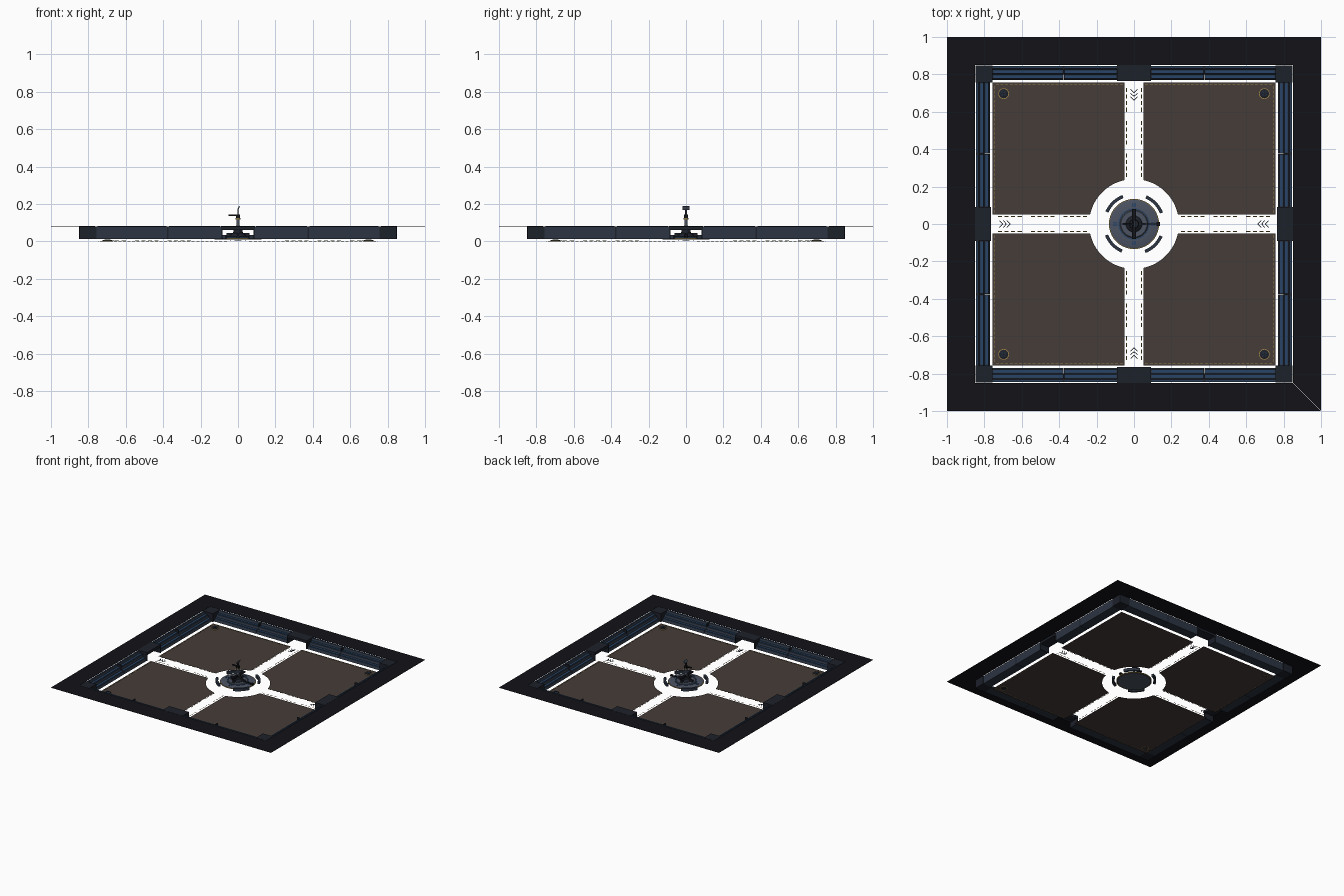
import bpy, bmesh
from math import pi, sin, cos, radians, asin
from mathutils import Matrix, Vector

if "Cube" in bpy.data.objects:
    bpy.data.objects.remove(bpy.data.objects["Cube"])


def mat(name, r, g, b):
    m = bpy.data.materials.new(name)
    m.diffuse_color = (r, g, b, 1)
    m.use_nodes = True
    m.node_tree.nodes["Principled BSDF"].inputs["Base Color"].default_value = m.diffuse_color
    return m


BLACK = mat("black", .006, .006, .009)
SLATE = mat("slate", .025, .035, .055)
DARK = mat("dark", .012, .015, .023)
BLUE = mat("blue", .02, .06, .14)
BROWN = mat("brown", .06, .045, .04)
GOLD = mat("gold", .32, .22, .06)
STEEL = mat("steel", .07, .085, .12)


def finish(name, bm, m, xf=None, smooth=False):
    bmesh.ops.recalc_face_normals(bm, faces=bm.faces)
    me = bpy.data.meshes.new(name)
    bm.to_mesh(me)
    bm.free()
    me.materials.append(m)
    o = bpy.data.objects.new(name, me)
    bpy.context.collection.objects.link(o)
    if xf:
        me.transform(xf)
    if smooth:
        bpy.context.view_layer.objects.active = o
        bpy.ops.object.select_all(action='DESELECT')
        o.select_set(True)
        bpy.ops.object.shade_smooth_by_angle()
    return o


def add_box(bm, x0, x1, y0, y1, z0, z1):
    s = Matrix.Diagonal((x1 - x0, y1 - y0, z1 - z0, 1))
    t = Matrix.Translation(((x0 + x1) / 2, (y0 + y1) / 2, (z0 + z1) / 2))
    bmesh.ops.create_cube(bm, size=1, matrix=t @ s)


def boxes(name, m, items, xf=None):
    bm = bmesh.new()
    for b in items:
        add_box(bm, *b)
    return finish(name, bm, m, xf)


def prism(name, pts, depth, m, xf=None):
    # extrude a closed 3D outline along the depth vector
    bm = bmesh.new()
    f = bm.faces.new([bm.verts.new(p) for p in pts])
    if depth:
        r = bmesh.ops.extrude_face_region(bm, geom=[f])
        vs = [v for v in r["geom"] if isinstance(v, bmesh.types.BMVert)]
        bmesh.ops.translate(bm, verts=vs, vec=Vector(depth))
    return finish(name, bm, m, xf)


def lathe(name, prof, m, at=(0, 0), n=48):
    # revolve a radius/height profile
    bm = bmesh.new()
    vs = [bm.verts.new((r, 0, z)) for r, z in prof]
    es = [bm.edges.new(p) for p in zip(vs, vs[1:])]
    bmesh.ops.spin(bm, geom=vs + es, cent=(0, 0, 0), axis=(0, 0, 1), angle=2 * pi, steps=n)
    bmesh.ops.remove_doubles(bm, verts=bm.verts, dist=1e-5)
    return finish(name, bm, m, Matrix.Translation((at[0], at[1], 0)), True)


def ring(name, r0, r1, z0, z1, m, at=(0, 0), n=40):
    return lathe(name, [(r0, z0), (r1, z0), (r1, z1), (r0, z1), (r0, z0)], m, at, n)


WALL = [(.845, .012), (.845, .079), (.832, .079), (.826, .062), (.804, .056),
        (.798, .038), (.778, .032), (.77, .012)]

for k in range(4):
    R = Matrix.Rotation(k * pi / 2, 4, 'Z')

    # surrounding ground plate, one mitred side each
    prism("surround_plate", [(-1, 1, .078), (1, 1, .078), (.85, .85, .078), (-.85, .85, .078)],
          (0, 0, .002), BLACK, R)

    # floor quarter with a round bite at the inner corner
    a0 = asin(.05 / .24)
    arc = [(.24 * cos(a), .24 * sin(a), 0) for a in
           [a0 + (pi / 2 - 2 * a0) * i / 16 for i in range(17)]]
    prism("floor_quarter", [(.757, .05, 0), (.757, .757, 0), (.05, .757, 0)] + arc[::-1], None, BROWN, R)

    # dashed floor border
    dashes = []
    for i in range(28):
        u = .06 + i * .0245
        dashes += [(u, u + .016, .746, .749, 0, .002), (.746, .749, u, u + .016, 0, .002)]
    boxes("floor_border_dashes", GOLD, dashes, R)

    # dashed lane edges
    lane = []
    for s in (-1, 1):
        for i in range(14):
            if i in (4, 9):
                continue
            y = .25 + i * .035
            lane.append((s * .04 - .0015, s * .04 + .0015, y, y + .022, .003, .005))
    boxes("lane_edge_dashes", GOLD, lane, R)

    # chevrons pointing to the middle
    for y in (.66, .68, .70):
        prism("lane_chevron", [(-.018, y + .016, .003), (0, y, .003), (.018, y + .016, .003),
                               (.018, y + .021, .003), (0, y + .005, .003), (-.018, y + .021, .003)],
              (0, 0, .003), SLATE, R)

    # stepped wall panels and their rails
    for x0, x1 in ((-.757, -.377), (-.373, -.09), (.09, .373), (.377, .757)):
        prism("wall_panel", [(x0, d, z) for d, z in WALL], (x1 - x0, 0, 0), SLATE, R)
        boxes("wall_rails", BLUE,
              [(x0 + .005, x1 - .005, d, d + .014, z, z + .005)
               for d, z in ((.780, .032), (.808, .057))] +
              [(x0 + .005, x1 - .005, .836, .841, .078, .081)], R)
    boxes("wall_joints", DARK, [(s * .375 - .004, s * .375 + .004, .80, .846, .014, .079)
                                for s in (-1, 1)], R)

    # corner block
    boxes("corner_block", DARK, [(.757, .848, .757, .848, .012, .08)], R)

    # gate with open passage
    boxes("gate_frame", DARK, [(-.09, .09, .765, .85, .06, .081),
                               (-.092, -.084, .765, .85, .012, .062),
                               (.084, .092, .765, .85, .012, .062)], R)

    # corner floor lamp
    c = R @ Vector((.697, .697, 0))
    lathe("floor_lamp", [(0, 0), (.024, 0), (.024, .006), (.016, .009), (0, .009)], DARK, c, 24)
    ring("floor_lamp_rim", .025, .029, 0, .005, GOLD, c, 24)
    boxes("floor_lamp_studs", BLUE, [(c.x + sx * .008 - .003, c.x + sx * .008 + .003,
                                      c.y + sy * .008 - .003, c.y + sy * .008 + .003, .008, .011)
                                     for sx in (-1, 1) for sy in (-1, 1)])

    # curved barrier around the pedestal
    A = [radians(22 + 44 * i / 10) for i in range(11)]
    prism("curved_barrier", [(.167 * cos(a), .167 * sin(a), .012) for a in A] +
          [(.150 * cos(a), .150 * sin(a), .012) for a in A[::-1]], (0, 0, .022), SLATE, R)

    # pedestal fins and blue inlays
    boxes("pedestal_fin", DARK, [(-.006, .006, .03, .062, .022, .045)], R)
    boxes("pedestal_inlay", BLUE, [(-.010 + i * .008, -.006 + i * .008, .09, .112, .02, .024)
                                   for i in range(3)], R)

# pedestal
lathe("pedestal_disc", [(0, .01), (.125, .01), (.13, .014), (.13, .019), (.122, .022),
                        (.075, .022), (.07, .028), (0, .028)], STEEL)
ring("pedestal_rim", .126, .134, .012, .018, GOLD)
ring("pedestal_inner_ring", .078, .083, .021, .025, BLUE)
lathe("column_base", [(0, .026), (.045, .026), (.04, .036), (.026, .045), (.024, .06), (0, .06)], DARK, n=16)

# column
lathe("column", [(0, .055), (.012, .055), (.012, .08), (.009, .085), (.009, .125), (0, .125)], STEEL, n=16)
ring("column_collar", .008, .013, .118, .126, GOLD, n=16)
boxes("column_crossbar", BLACK, [(-.01, .01, -.08, .08, .06, .072)])
boxes("side_lever", BLACK, [(.06, .125, -.004, .004, .028, .034), (.12, .14, -.01, .01, .024, .036)])

# head with arm and tilted screen
boxes("column_head", BLACK, [(-.011, .011, -.011, .011, .125, .145), (-.05, 0, -.005, .005, .136, .144)])
boxes("head_neck", DARK, [(-.004, .004, -.005, .005, .143, .172)])
boxes("head_screen", STEEL, [(-.003, .003, -.02, .02, -.01, .01)],
      Matrix.Translation((.004, 0, .179)) @ Matrix.Rotation(radians(25), 4, 'Y'))
